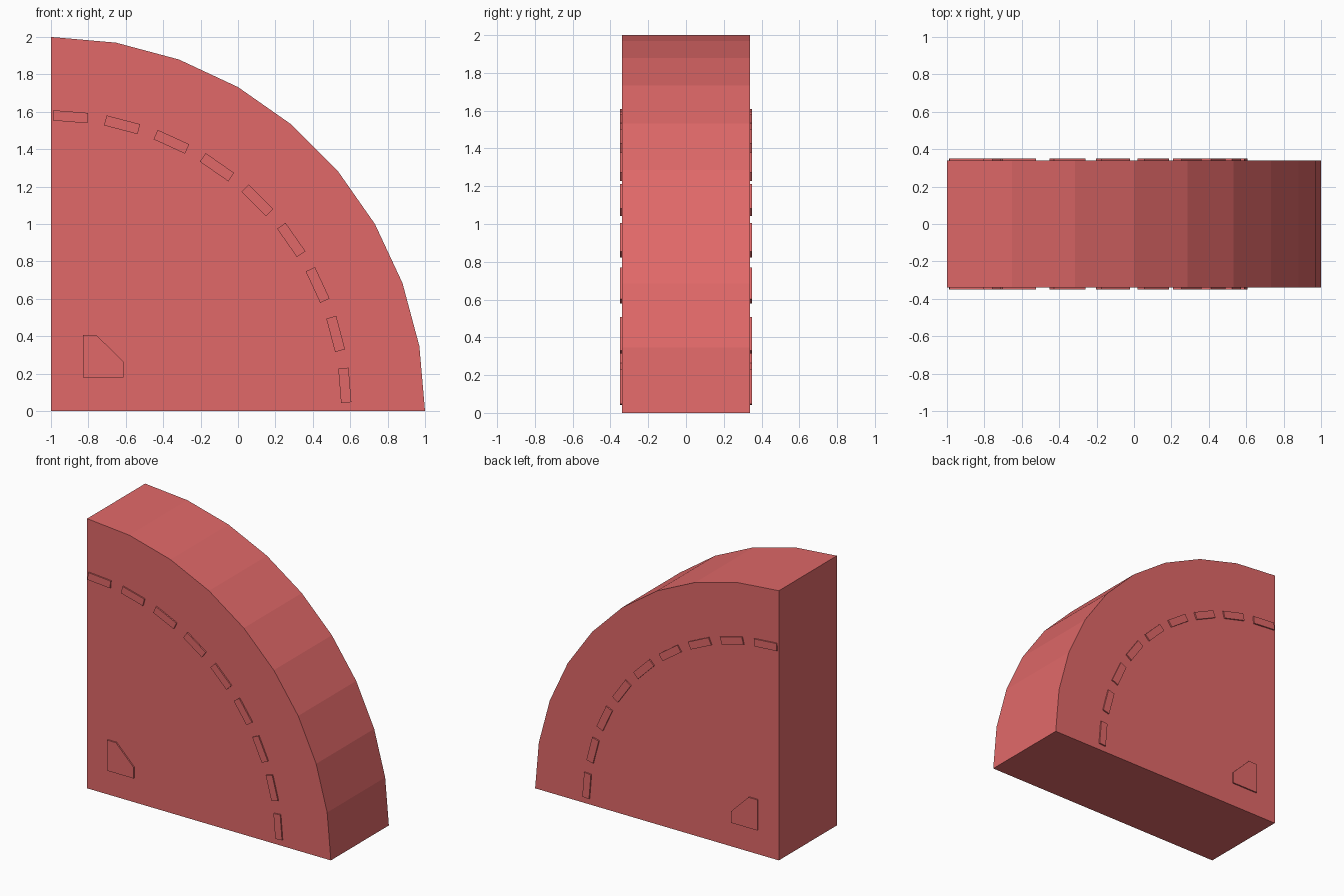
import bpy, bmesh
from math import cos, sin, radians

if "Cube" in bpy.data.objects:
    bpy.data.objects.remove(bpy.data.objects["Cube"])

HALF = 0.34      # half thickness of the slab
RAISE = 0.01     # height of the raised markings

red = bpy.data.materials.new("red")
red.diffuse_color = (0.75, 0.14, 0.14, 1)
red.use_nodes = True
red.node_tree.nodes["Principled BSDF"].inputs["Base Color"].default_value = red.diffuse_color


def prism(name, profile, y0, y1):
    """Extrude an x-z outline from y0 to y1."""
    bm = bmesh.new()
    face = bm.faces.new([bm.verts.new((x, y0, z)) for x, z in profile])
    out = bmesh.ops.extrude_face_region(bm, geom=[face])
    verts = [v for v in out["geom"] if isinstance(v, bmesh.types.BMVert)]
    bmesh.ops.translate(bm, verts=verts, vec=(0, y1 - y0, 0))
    bmesh.ops.recalc_face_normals(bm, faces=bm.faces)
    mesh = bpy.data.meshes.new(name)
    bm.to_mesh(mesh)
    bm.free()
    mesh.materials.append(red)
    obj = bpy.data.objects.new(name, mesh)
    bpy.context.collection.objects.link(obj)
    return obj


def raised_pair(name, profile):
    """The same low relief on the front and the back."""
    for side, s in (("front", -1), ("back", 1)):
        prism(f"{name}_{side}", profile, s * (HALF - 0.005), s * (HALF + RAISE))


# Quarter-round slab, nine flat segments
arc = [(-1 + 2 * cos(radians(a)), 2 * sin(radians(a))) for a in range(0, 91, 10)]
prism("quarter_slab", [(-1, 0)] + arc, -HALF, HALF)

# Dashes following a smaller arc
for i in range(9):
    tilt = radians(4.5 + 10.1 * i)           # from vertical
    place = radians(3.8 + 10.15 * i)
    cx, cz = -1 + 1.577 * sin(place), 1.577 * cos(place)
    tx, tz = cos(tilt), -sin(tilt)           # along the dash
    outline = [(cx + tx * u + -tz * v, cz + tz * u + tx * v)
               for u, v in ((-.0925, -.0275), (.0925, -.0275),
                            (.0925, .0275), (-.0925, .0275))]
    raised_pair(f"arc_dash_{i + 1}", outline)

# Clipped-corner plate near the inner corner
raised_pair("corner_plate", [(-.83, .18), (-.613, .18), (-.613, .263),
                             (-.757, .407), (-.83, .407)])
